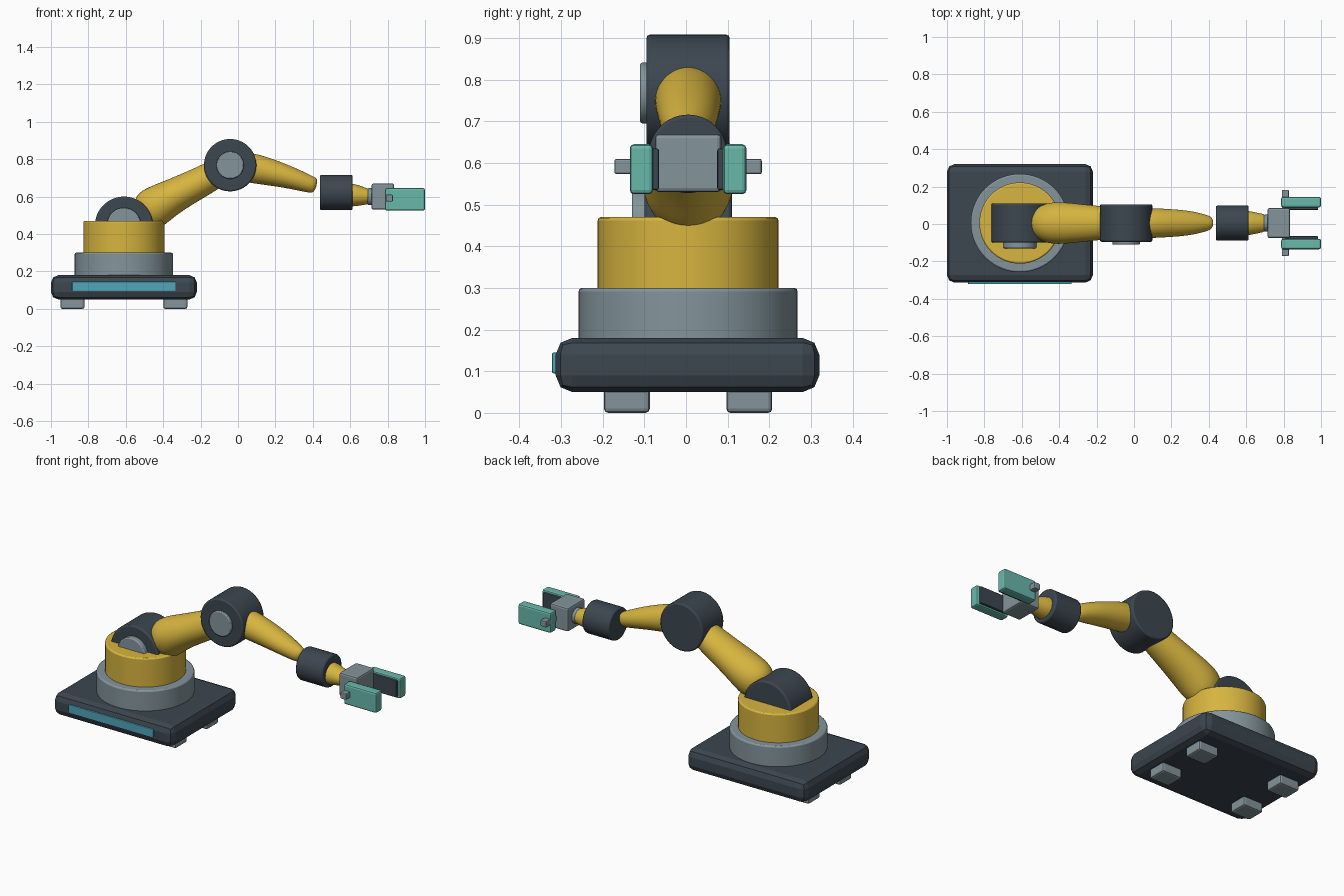
import bpy, bmesh, math
from mathutils import Vector

cube = bpy.data.objects.get("Cube")
if cube:
    bpy.data.objects.remove(cube, do_unlink=True)

MID = 0.005   # depth of the arm's centre plane
BASE_X = -0.61


def material(name, *rgb):
    m = bpy.data.materials.new(name)
    m.use_nodes = True
    m.diffuse_color = (*rgb, 1)
    m.node_tree.nodes["Principled BSDF"].inputs["Base Color"].default_value = (*rgb, 1)
    return m


DARK = material("dark slate", 0.045, 0.062, 0.08)
GREY = material("steel grey", 0.23, 0.30, 0.33)
YELLOW = material("arm yellow", 0.68, 0.46, 0.05)
TEAL = material("finger teal", 0.14, 0.48, 0.41)
BLUE = material("light blue", 0.08, 0.38, 0.50)


def finish(ob, name, mat, bevel=0, segments=2):
    ob.name = ob.data.name = name
    ob.data.materials.append(mat)
    if bevel:
        mod = ob.modifiers.new("rounded edges", "BEVEL")
        mod.width, mod.segments = bevel, segments
        mod.limit_method = "ANGLE"
    return ob


def box(name, mat, xs, ys, zs, bevel=0.01):
    """Box between the given limits on each axis."""
    centre = [sum(a) / 2 for a in (xs, ys, zs)]
    bpy.ops.mesh.primitive_cube_add(size=1, location=centre)
    ob = bpy.context.object
    size = [a[1] - a[0] for a in (xs, ys, zs)]
    for v in ob.data.vertices:
        v.co = [c * s for c, s in zip(v.co, size)]
    return finish(ob, name, mat, bevel)


def cylinder(name, mat, radius, start, end, bevel=0.008):
    """Cylinder between two points."""
    a, b = Vector(start), Vector(end)
    bpy.ops.mesh.primitive_cylinder_add(
        vertices=64, radius=radius, depth=(b - a).length, location=(a + b) / 2,
        rotation=(b - a).to_track_quat("Z", "Y").to_euler())
    bpy.ops.object.shade_smooth_by_angle(angle=math.radians(35))
    return finish(bpy.context.object, name, mat, bevel)


def limb(name, mat, sections, sides=16):
    """Smooth limb: each section is x, z, half height, half width."""
    bm = bmesh.new()
    rings = []
    for i, (x, z, h, w) in enumerate(sections):
        p, q = sections[max(i - 1, 0)], sections[min(i + 1, len(sections) - 1)]
        along = Vector((q[0] - p[0], 0, q[1] - p[1])).normalized()
        up = Vector((-along.z, 0, along.x))
        ring = []
        for k in range(sides):
            t = math.tau * k / sides
            co = Vector((x, MID, z)) + up * h * math.sin(t)
            co.y += w * math.cos(t)
            ring.append(bm.verts.new(co))
        rings.append(ring)
    for r, s in zip(rings, rings[1:]):
        for k in range(sides):
            j = (k + 1) % sides
            bm.faces.new((r[k], r[j], s[j], s[k]))
    bm.faces.new(rings[0])
    bm.faces.new(rings[-1])
    bmesh.ops.recalc_face_normals(bm, faces=bm.faces)
    for f in bm.faces:
        f.smooth = True
    me = bpy.data.meshes.new(name)
    bm.to_mesh(me)
    bm.free()
    ob = bpy.data.objects.new(name, me)
    bpy.context.collection.objects.link(ob)
    ob.modifiers.new("smooth", "SUBSURF").levels = 2
    ob.modifiers["smooth"].render_levels = 2
    return finish(ob, name, mat)


def across(name, mat, radius, x, z, y0, y1, bevel=0.008):
    return cylinder(name, mat, radius, (x, y0, z), (x, y1, z), bevel)


# Base plate, feet and status light
box("base_plate", DARK, (-1, -0.22), (-0.313, 0.32), (0.05, 0.18), 0.04)
for sx, xname in ((-1, "right"), (1, "left")):
    for sy, yname in ((-1, "front"), (1, "back")):
        x, y = BASE_X + sx * 0.275, MID + sy * 0.147
        box(f"foot_{yname}_{xname}", GREY, (x - 0.064, x + 0.064),
            (y - 0.055, y + 0.055), (0, 0.06), 0.01)
box("status_light", BLUE, (-0.887, -0.333), (-0.322, -0.308), (0.095, 0.145), 0.004)

# Turntable
cylinder("turntable_ring", GREY, 0.263, (BASE_X, MID, 0.17), (BASE_X, MID, 0.30))
cylinder("turntable_drum", YELLOW, 0.217, (BASE_X, MID, 0.29), (BASE_X, MID, 0.47))

# Shoulder and elbow joints with their front caps
across("shoulder_joint", DARK, 0.155, BASE_X, 0.445, MID - 0.105, MID + 0.105)
across("shoulder_cap", GREY, 0.09, BASE_X, 0.45, -0.13, -0.09, 0.006)
across("elbow_joint", DARK, 0.14, -0.042, 0.768, MID - 0.1, MID + 0.1)
across("elbow_cap", GREY, 0.073, -0.042, 0.768, -0.11, -0.085, 0.005)

# Arm limbs
limb("upper_arm", YELLOW, [
    (-0.525, 0.495, 0.075, 0.07), (-0.475, 0.525, 0.117, 0.107),
    (-0.41, 0.568, 0.106, 0.117), (-0.31, 0.622, 0.09, 0.107),
    (-0.14, 0.708, 0.08, 0.088), (-0.04, 0.77, 0.07, 0.08)])
limb("forearm", YELLOW, [
    (-0.02, 0.768, 0.08, 0.08), (0.09, 0.75, 0.082, 0.083),
    (0.2, 0.724, 0.07, 0.076), (0.3, 0.695, 0.058, 0.068),
    (0.39, 0.664, 0.046, 0.045), (0.42, 0.655, 0.04, 0.03)])

# Wrist
WZ = 0.622
cylinder("wrist_joint", DARK, 0.094, (0.438, MID, WZ), (0.613, MID, WZ))
limb("wrist_link", YELLOW, [
    (0.56, 0.612, 0.066, 0.07), (0.62, 0.607, 0.062, 0.066),
    (0.66, 0.603, 0.052, 0.056), (0.69, 0.601, 0.044, 0.05),
    (0.70, 0.6, 0.042, 0.046)])
cylinder("gripper_collar", GREY, 0.045, (0.692, MID, 0.6), (0.725, MID, 0.6), 0.006)

# Gripper
box("gripper_palm", GREY, (0.714, 0.835), (MID - 0.08, MID + 0.08), (0.53, 0.67), 0.01)
for s, side in ((-1, "right"), (1, "left")):
    def span(a, b):
        return sorted((MID + s * a, MID + s * b))
    box(f"finger_{side}", TEAL, (0.787, 1.0), span(0.084, 0.14), (0.525, 0.645), 0.01)
    box(f"finger_pad_{side}", DARK, (0.81, 0.985), span(0.07, 0.09), (0.535, 0.635), 0.005)
    box(f"finger_pin_{side}", GREY, (0.79, 0.828), span(0.075, 0.177), (0.573, 0.61), 0.005)
